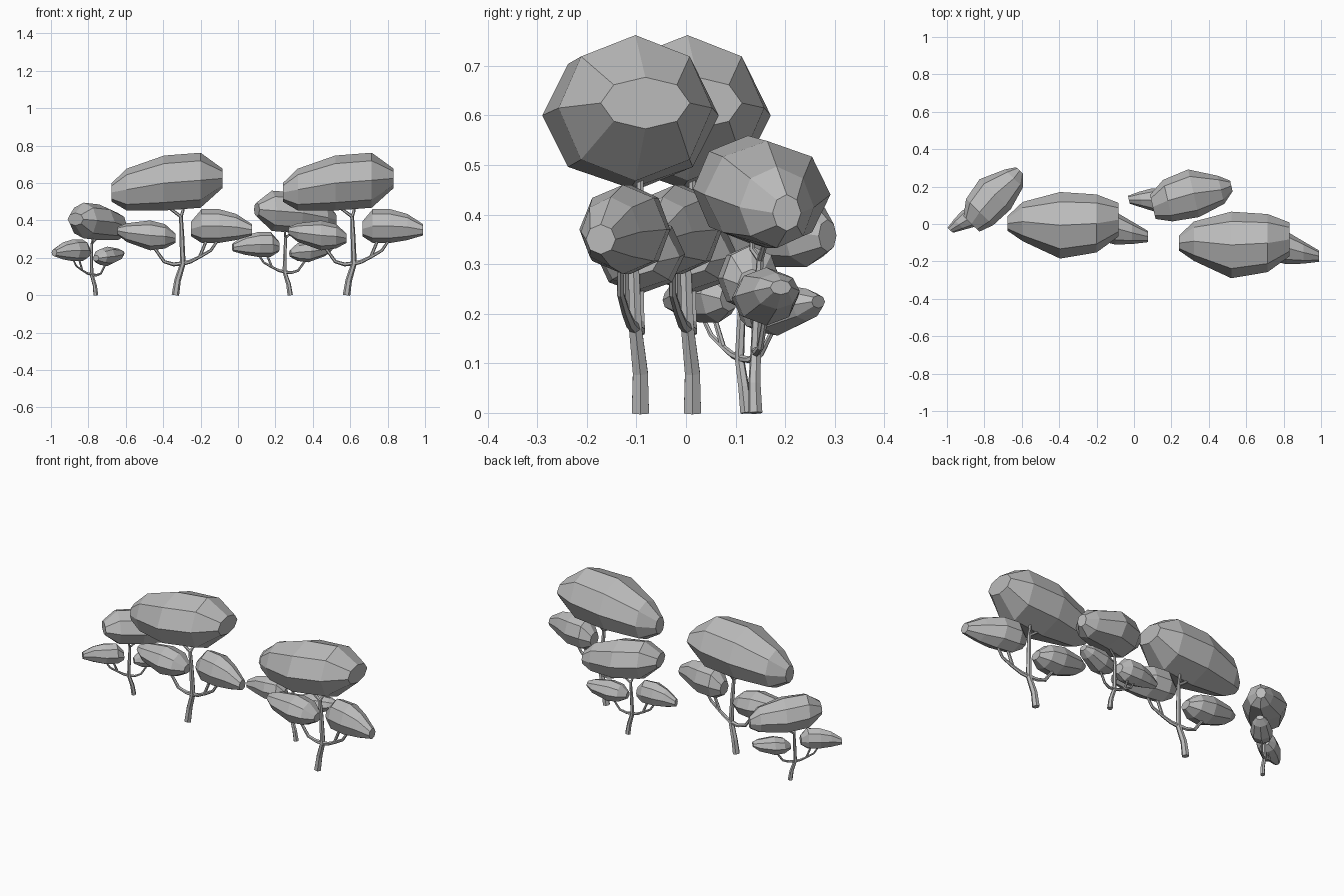
import bpy, bmesh, math
from mathutils import Vector, Matrix

cube = bpy.data.objects.get("Cube")
if cube:
    bpy.data.objects.remove(cube)

grey = bpy.data.materials.new("plain_grey")
grey.use_nodes = True
colour = (0.5, 0.5, 0.5, 1)
grey.diffuse_color = colour
grey.node_tree.nodes["Principled BSDF"].inputs["Base Color"].default_value = colour


def loft(name, rings):
    """Skin a list of equal rings and cap both ends."""
    bm = bmesh.new()
    loops = [[bm.verts.new(p) for p in ring] for ring in rings]
    n = len(loops[0])
    for a, b in zip(loops, loops[1:]):
        for i in range(n):
            j = (i + 1) % n
            bm.faces.new((a[i], a[j], b[j], b[i]))
    bm.faces.new(loops[0])
    bm.faces.new(loops[-1])
    bmesh.ops.recalc_face_normals(bm, faces=bm.faces)
    mesh = bpy.data.meshes.new(name)
    bm.to_mesh(mesh)
    bm.free()
    mesh.materials.append(grey)
    return mesh


def canopy(name, sections):
    """Eight-sided lump along x; section = x, y, z, half width, half height."""
    angles = [math.tau * i / 8 for i in range(8)]
    return loft(name, [[(x, y + ry * math.cos(a), z + rz * math.sin(a)) for a in angles]
                       for x, y, z, ry, rz in sections])


def limb(name, points, r0, r1, sides=6):
    """Tapering faceted tube along a path."""
    pts = [Vector(p) for p in points]
    rings = []
    for i, p in enumerate(pts):
        along = pts[min(i + 1, len(pts) - 1)] - pts[max(i - 1, 0)]
        turn = Vector((0, 0, 1)).rotation_difference(along)
        r = r0 + (r1 - r0) * i / (len(pts) - 1)
        rings.append([p + turn @ Vector((r * math.cos(math.tau * k / sides),
                                         r * math.sin(math.tau * k / sides), 0))
                      for k in range(sides)])
    return loft(name, rings)


# Parts of one tree, with the trunk base at the origin
fork = (0.04, -0.01, 0.17)
crown = (0.03, -0.02, 0.42)
parts = [
    canopy("main_canopy", [(-0.34, -0.01, 0.55, 0.04, 0.05),
                           (-0.26, 0, 0.565, 0.105, 0.112),
                           (-0.06, -0.02, 0.6, 0.178, 0.147),
                           (0.135, -0.01, 0.615, 0.155, 0.147),
                           (0.252, 0.01, 0.625, 0.09, 0.052)]),
    canopy("right_canopy", [(-0.31, 0, 0.345, 0.03, 0.02),
                            (-0.26, 0, 0.335, 0.065, 0.05),
                            (-0.135, 0, 0.32, 0.09, 0.08),
                            (-0.055, 0, 0.315, 0.08, 0.065),
                            (0, 0, 0.305, 0.035, 0.025)]),
    canopy("left_canopy", [(0.085, -0.01, 0.355, 0.04, 0.04),
                           (0.14, -0.02, 0.37, 0.08, 0.09),
                           (0.235, -0.035, 0.37, 0.088, 0.09),
                           (0.325, -0.06, 0.365, 0.06, 0.07),
                           (0.41, -0.08, 0.35, 0.03, 0.03)]),
    limb("trunk", [(0, 0, 0), (0.012, 0, 0.08), fork,
                   (0.035, -0.015, 0.32), crown], 0.02, 0.01),
    limb("right_branch", [fork, (-0.01, 0, 0.165), (-0.06, 0, 0.18),
                          (-0.11, 0, 0.25)], 0.012, 0.008),
    limb("left_branch", [fork, (0.08, -0.02, 0.18), (0.13, -0.03, 0.205),
                         (0.165, -0.03, 0.29)], 0.012, 0.008),
    limb("left_twig", [(0.13, -0.03, 0.205), (0.19, -0.04, 0.24),
                       (0.23, -0.04, 0.3)], 0.009, 0.007),
    limb("crown_twig_right", [crown, (-0.01, -0.02, 0.45), (-0.05, -0.02, 0.48)], 0.009, 0.007),
    limb("crown_twig_left", [crown, (0.04, 0, 0.45), (0.04, 0, 0.5)], 0.009, 0.007),
]

# Trees: position, turn in degrees, size
trees = {"large_tree_right": (-0.335, 0.013, 0, 1),
         "large_tree_left": (0.58, -0.092, 0, 1),
         "small_tree_right": (-0.76, 0.122, 226, 0.65),
         "small_tree_left": (0.279, 0.14, 193, 0.734)}
for tree, (x, y, turn, size) in trees.items():
    place = (Matrix.Translation((x, y, 0)) @ Matrix.Rotation(math.radians(turn), 4, "Z")
             @ Matrix.Scale(size, 4))
    for mesh in parts:
        ob = bpy.data.objects.new(tree + "_" + mesh.name, mesh)
        ob.matrix_world = place
        bpy.context.collection.objects.link(ob)
